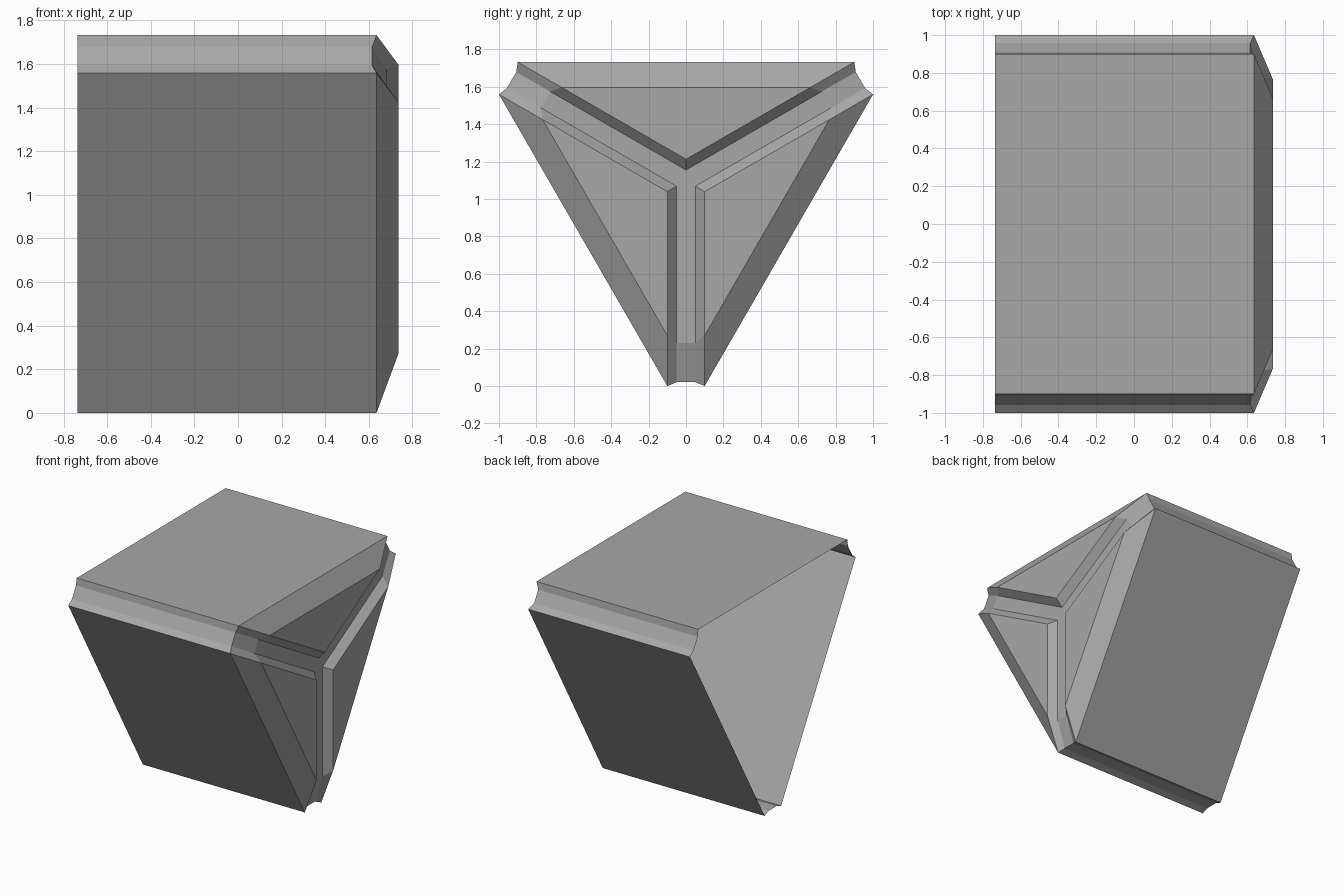
import bpy, bmesh, math
from mathutils import Vector, Matrix

cube = bpy.data.objects.get("Cube")
if cube:
    bpy.data.objects.remove(cube, do_unlink=True)

# Main measures
HUB_Z = 1.097              # height of the prism axis, also its corner radius
BACK, FRONT = -0.735, 0.735
RIM, FLOOR = 0.1, 0.05     # half widths of a groove at its rim and its floor

# Flat grey finish
grey = bpy.data.materials.new("matte grey")
grey.use_nodes = True
colour = (0.39, 0.39, 0.39, 1)
grey.diffuse_color = colour
grey.node_tree.nodes["Principled BSDF"].inputs["Base Color"].default_value = colour

bm = bmesh.new()


def section(arm, rim, floor):
    """Four points across a groove; rim and floor are (x, radius) pairs."""
    turn = Matrix.Rotation(arm * math.tau / 3, 3, 'X')
    points = [(-RIM, rim), (-FLOOR, floor), (FLOOR, floor), (RIM, rim)]
    return [bm.verts.new(turn @ Vector((x, w, -r)) + Vector((0, 0, HUB_Z)))
            for w, (x, r) in points]


# Each arm: open end, corner edge, end bevel, and meeting point at the hub
stations = [
    ((BACK, HUB_Z), (BACK, HUB_Z - 0.02)),
    ((0.635, HUB_Z), (0.615, HUB_Z - 0.02)),
    ((FRONT, 0.827), (0.68, 0.867)),
    ((FRONT, RIM / math.sqrt(3)), (0.68, FLOOR / math.sqrt(3))),
]
arms = [[section(k, *s) for s in stations] for k in range(3)]

for k, arm in enumerate(arms):
    following = arms[(k + 1) % 3]
    # Grooved corner, running over the bevel and along the end to the hub
    for a, b in zip(arm, arm[1:]):
        for i in range(3):
            bm.faces.new((a[i], a[i + 1], b[i + 1], b[i]))
    # Long flat side and its bevel
    for i in range(2):
        bm.faces.new((arm[i][3], following[i][0],
                      following[i + 1][0], arm[i + 1][3]))
    # Raised triangular end panel
    bm.faces.new((arm[2][3], following[2][0], arm[3][3]))

# Hub floor where the three grooves meet
hub = bm.faces.new([arm[3][2] for arm in arms])
bmesh.ops.remove_doubles(bm, verts=bm.verts, dist=0.0005)
bmesh.ops.recalc_face_normals(bm, faces=bm.faces)
bm.faces.ensure_lookup_table()
end_face = max(bm.faces, key=lambda f: f.calc_center_median().x)
if end_face.normal.x < 0:
    bmesh.ops.reverse_faces(bm, faces=bm.faces)

mesh = bpy.data.meshes.new("grooved_prism_shell")
bm.to_mesh(mesh)
bm.free()
mesh.materials.append(grey)
shell = bpy.data.objects.new("grooved_prism_shell", mesh)
bpy.context.collection.objects.link(shell)
